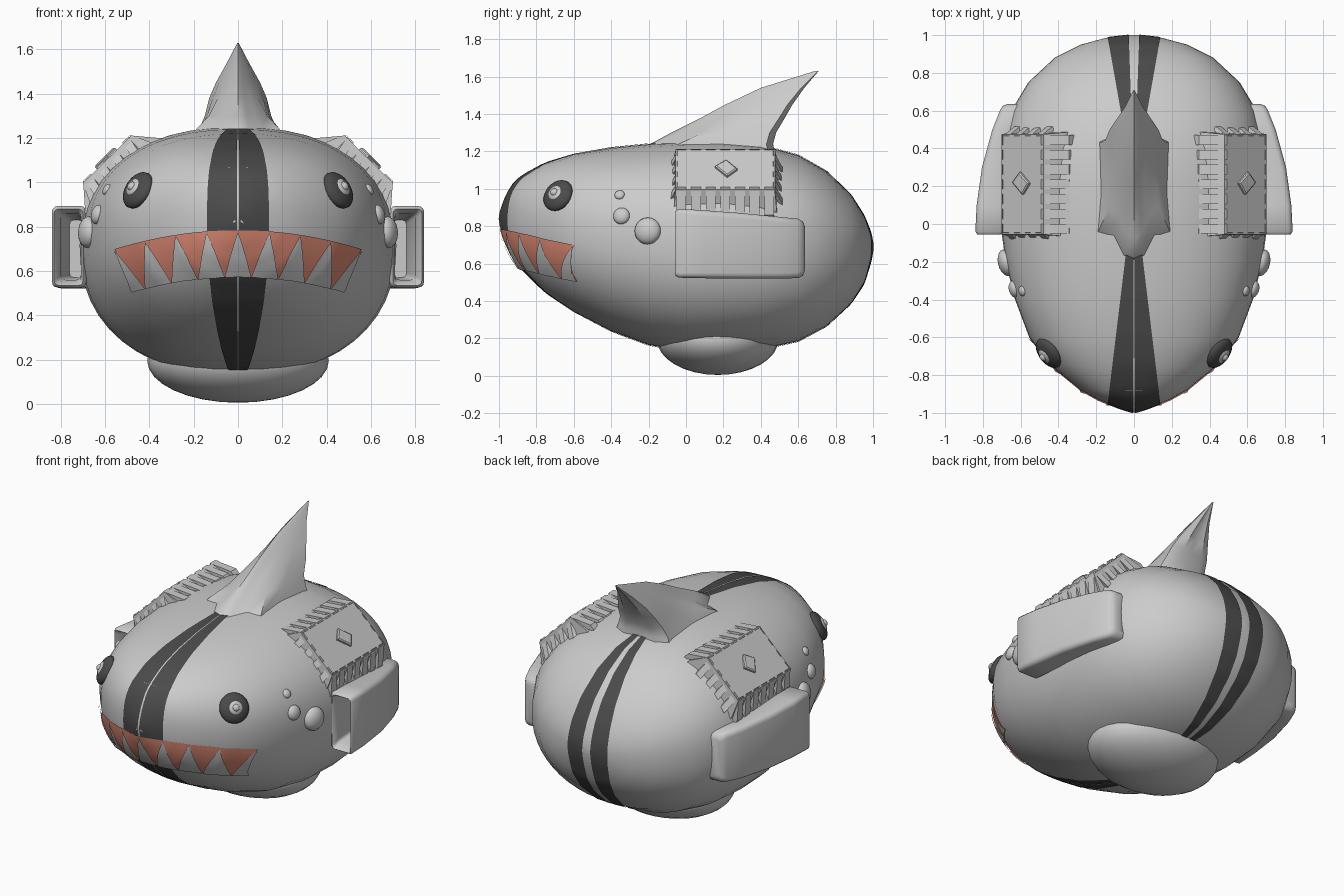
import bpy, bmesh, math
from mathutils import Vector, Matrix
from mathutils.bvhtree import BVHTree

if "Cube" in bpy.data.objects:
    bpy.data.objects.remove(bpy.data.objects["Cube"])

def material(name, c):
    m = bpy.data.materials.new(name)
    m.diffuse_color = (*c, 1)
    m.use_nodes = True
    m.node_tree.nodes["Principled BSDF"].inputs["Base Color"].default_value = m.diffuse_color
    return m

DARK = material("dark", (0.07, 0.07, 0.07))
RED = material("mouth_red", (0.75, 0.26, 0.18))
CENTRE = Vector((0, 0.2, 0.7))

def finish(bm, name, mat=None, mirror=False, angle=40, recalc=True):
    if recalc:
        bmesh.ops.recalc_face_normals(bm, faces=bm.faces)
    me = bpy.data.meshes.new(name)
    bm.to_mesh(me)
    bm.free()
    ob = bpy.data.objects.new(name, me)
    bpy.context.collection.objects.link(ob)
    if mat:
        me.materials.append(mat)
    if angle:
        bpy.ops.object.select_all(action='DESELECT')
        ob.select_set(True)
        bpy.context.view_layer.objects.active = ob
        bpy.ops.object.shade_smooth_by_angle(angle=math.radians(angle))
    if mirror:
        ob.modifiers.new("mirror", 'MIRROR')
    return ob

def loft(rings, caps=True):
    bm = bmesh.new()
    vs = [[bm.verts.new(p) for p in r] for r in rings]
    n = len(vs[0])
    for a, b in zip(vs, vs[1:]):
        for i in range(n):
            bm.faces.new((a[i], a[(i + 1) % n], b[(i + 1) % n], b[i]))
    if caps:
        bm.faces.new(vs[0])
        bm.faces.new(vs[-1])
    return bm

def spow(v, p):
    return math.copysign(abs(v) ** p, v)

# Body: superellipse sections (y, half width, top, bottom)
sections = [(-0.998, .015, .86, .82), (-.97, .09, .945, .73), (-.93, .19, 1.02, .645),
    (-.88, .28, 1.07, .57), (-.75, .44, 1.14, .445), (-.6, .555, 1.185, .345),
    (-.4, .63, 1.22, .24), (-.2, .68, 1.24, .165), (0, .707, 1.25, .13),
    (.2, .715, 1.25, .128), (.4, .70, 1.235, .14), (.6, .65, 1.18, .185),
    (.75, .56, 1.095, .265), (.88, .42, .97, .385), (.95, .28, .86, .49),
    (.985, .15, .775, .6), (1.0, .02, .71, .67)]
rings = []
for y, w, zt, zb in sections:
    mid = min(max(.72 - .12 * y if y < 0 else .72 - .03 * y, zb), zt)
    ring = []
    for i in range(48):
        a = math.tau * i / 48
        c, s = spow(math.cos(a), .89), spow(math.sin(a), .89)
        ring.append((w * c, y, mid + s * ((zt - mid) if s > 0 else (mid - zb))))
    rings.append(ring)
bm = loft(rings)
bmesh.ops.recalc_face_normals(bm, faces=bm.faces)
tree = BVHTree.FromBMesh(bm)
finish(bm, "body", angle=60)

def patch(fn, nu, nv, name, mat=None, mirror=False):
    """Sheet laid over the body; fn(u, v) gives a point."""
    bm = bmesh.new()
    g = [[bm.verts.new(fn(i / nu, j / nv)) for j in range(nv + 1)] for i in range(nu + 1)]
    for i in range(nu):
        for j in range(nv):
            bm.faces.new((g[i][j], g[i + 1][j], g[i + 1][j + 1], g[i][j + 1]))
    bm.normal_update()
    if sum((f.normal.dot(f.calc_center_median() - CENTRE) for f in bm.faces)) < 0:
        bmesh.ops.reverse_faces(bm, faces=bm.faces)
    return finish(bm, name, mat, mirror, 60, recalc=False)

# Stripes: meridian bands converging under the back fin
def stripe(name, side, p0, p1):
    def fn(u, v):
        e = math.radians(-87 + 172 * u)
        p = math.radians(p0 + (p1 - p0) * v)
        d = Vector((math.sin(p) * math.cos(e), side * math.cos(p) * math.cos(e), math.sin(e)))
        return tree.ray_cast(CENTRE, d)[0] + d * .004
    patch(fn, 90, 3, name, DARK, True)

stripe("front_stripe", -1, .25, 6.9)
stripe("rear_stripe", 1, 2.0, 10)

# Mouth band and teeth, projected on to the front of the body
def mouth_point(s, t, off):
    x = s * (.47 + .08 * t)
    lo, hi = .58 - .07 * s * s, .785 - .085 * s * s
    hit, n, _, _ = tree.ray_cast(Vector((x, -3, lo + (hi - lo) * t)), Vector((0, 1, 0)))
    return hit + n * off

patch(lambda u, v: mouth_point(2 * u - 1, v, .008), 64, 10, "mouth", RED)
for k in range(-4, 5):
    def tooth(u, v, c=k * .25):
        s = c + (u - .5) * .25 * (1 - .97 * v)
        return mouth_point(max(-1, min(1, s)), .95 * v, .015)
    patch(tooth, 6, 8, "tooth")

# Back fin: lofted from a wide ridged base to a swept tip
low = [(0, 0), (.02, .27), (.17, .55), (.19, 1), (.48, .85), (.95, .82), (1, .5), (1, 0)]
high = [(0, 0), (.1, .2), (.25, .4), (.4, .6), (.65, .85), (.9, 1), (.97, .5), (.93, 0)]
levels = [(1.14, -.24, .48, .25, 0), (1.24, -.19, .47, .205, .2), (1.30, -.08, .49, .165, .5),
          (1.38, .08, .54, .135, .8), (1.45, .21, .58, .1, 1), (1.54, .4, .64, .05, 1),
          (1.63, .69, .71, .003, 1)]
rings = []
for z, y0, y1, w, k in levels:
    half = []
    for (a, b), (c, d) in zip(low, high):
        half.append((w * (b + (d - b) * k), y0 + (y1 - y0) * (a + (c - a) * k), z))
    rings.append(half + [(-x, y, zz) for x, y, zz in half[-2:0:-1]])
finish(loft(rings), "back_fin", angle=35)

def ellipsoid(name, loc, radii, normal=None, mat=None, mirror=False, segs=24):
    rot = normal.to_track_quat('Z', 'Y').to_matrix().to_4x4() if normal else Matrix()
    bm = bmesh.new()
    bmesh.ops.create_uvsphere(bm, u_segments=segs, v_segments=segs // 2, radius=1,
        matrix=Matrix.Translation(loc) @ rot @ Matrix.Diagonal((*radii, 1)))
    return finish(bm, name, mat, mirror)

# Foot
ellipsoid("foot", (0, .17, .195), (.41, .325, .19), segs=32)

# Eyes
p, n, _, _ = tree.find_nearest(Vector((.46, -.69, .97)))
ellipsoid("eye_rim", p, (.09, .09, .04), n, DARK, True)
ellipsoid("eye_ring", p + n * .022, (.047, .047, .025), n, None, True)
ellipsoid("pupil", p + n * .04, (.022, .022, .018), n, None, True, 16)

# Cheek bumps
for y, z, r in [(-.205, .775, .072), (-.345, .855, .045), (-.355, .968, .027)]:
    p, n, _, _ = tree.ray_cast(Vector((3, y, z)), Vector((-1, 0, 0)))
    ellipsoid("cheek_bump", p, (r, r, r * .6), n, None, True, 20)

# Side pods: rounded boxes, hollow at the front, tapering to the rear
def pod_ring(y, x0, x1, z0, z1, r):
    pts = []
    for q, (cx, cz) in enumerate([(x1 - r, z1 - r), (x0 + r, z1 - r), (x0 + r, z0 + r), (x1 - r, z0 + r)]):
        for i in range(4):
            a = math.pi / 2 * (q + i / 3)
            # front edge leans slightly with height
            pts.append((cx + r * math.cos(a), y, cz + r * math.sin(a)))
    return pts

pod = [pod_ring(.3, .70, .76, .57, .83, .02), pod_ring(0, .71, .80, .56, .86, .02),
       pod_ring(-.04, .71, .82, .545, .87, .02), pod_ring(-.055, .70, .83, .535, .88, .02),
       pod_ring(-.04, .685, .84, .525, .893, .025), pod_ring(.1, .675, .833, .522, .885, .03),
       pod_ring(.3, .66, .805, .52, .87, .03), pod_ring(.5, .62, .75, .52, .85, .03),
       pod_ring(.6, .58, .71, .523, .84, .03), pod_ring(.625, .58, .695, .535, .825, .03),
       pod_ring(.635, .58, .67, .56, .80, .02)]
finish(loft(pod), "side_pod", mirror=True, angle=50)

# Sloping plates with ribs: local frame u (down slope), v (along y), n (outward)
O = Vector((.59, .21, 1.105))
U = Vector((.715, 0, -.699))
V = Vector((0, 1, 0))
N = Vector((.699, 0, .715))
def at(u, v, n):
    return O + U * u + V * v + N * n

def plate_ring(hu, hv, n):
    return [at(a * hu, b * hv, n) for a, b in [(-1, -1), (1, -1), (1, 1), (-1, 1)]]
finish(loft([plate_ring(.215, .285, -.2), plate_ring(.205, .275, -.11), plate_ring(.155, .265, 0)]),
       "slope_plate", mirror=True, angle=0)

def rib(a, b, w, depth, side):
    """Slat from a down to b, with width along side."""
    rings = [[p - side * w, p + side * w, p + side * w - N * depth, p - side * w - N * depth]
             for p in (a, b)]
    finish(loft(rings), "plate_rib", mirror=True, angle=0)

for s in (-1, 1):
    for i in range(7):
        v = -.235 + .47 * i / 6
        rib(at(s * .145, v, .008), at(s * .242, v, -.105), .026, .05, V)
    for i in range(4):
        u = -.12 + .24 * i / 3
        rib(at(u, s * .255, .006), at(u + .02, s * .305, -.1), .02, .05, U)

# Diamond stud in the middle of each plate
stud = [[at(.065 * k, .01, h), at(.01, .065 * k, h), at(-.06 * k, .005, h), at(-.01, -.055 * k, h)]
        for k, h in [(1, -.01), (1, .012), (.85, .018)]]
finish(loft(stud), "plate_stud", mirror=True, angle=0)
